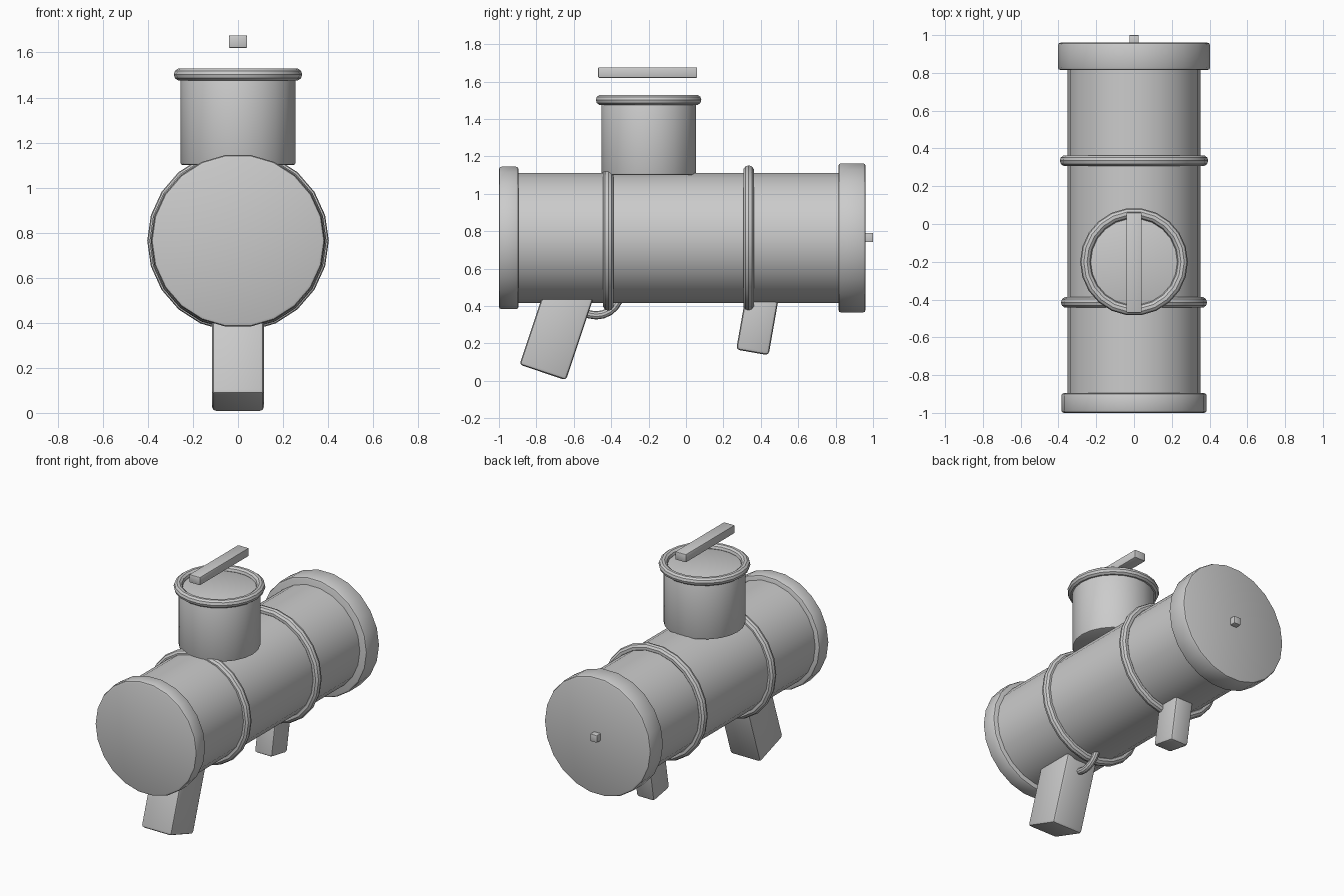
import bpy
from math import radians, sin, cos

if "Cube" in bpy.data.objects:
    bpy.data.objects.remove(bpy.data.objects["Cube"], do_unlink=True)

SIDES = 22
AXIS_Z = 0.764
TANK_Y = -0.2

grey = bpy.data.materials.new("light grey")
grey.use_nodes = True
grey.diffuse_color = (0.6, 0.6, 0.6, 1)
grey.node_tree.nodes["Principled BSDF"].inputs["Base Color"].default_value = (0.6, 0.6, 0.6, 1)


def finish(name, bevel=0.0, segments=2):
    """Name the active object, round its edges, shade and colour it."""
    obj = bpy.context.active_object
    obj.name = name
    if bevel:
        mod = obj.modifiers.new("rounded edges", 'BEVEL')
        mod.width = bevel
        mod.segments = segments
        mod.limit_method = 'ANGLE'
        mod.angle_limit = radians(40)
        bpy.ops.object.modifier_apply(modifier=mod.name)
    bpy.ops.object.shade_smooth_by_angle(angle=radians(30))
    obj.data.materials.append(grey)
    return obj


def barrel_section(name, radius, y0, y1, bevel=0.0):
    """Cylinder lying along y on the barrel axis."""
    bpy.ops.mesh.primitive_cylinder_add(
        vertices=SIDES, radius=radius, depth=y1 - y0,
        location=(0, (y0 + y1) / 2, AXIS_Z),
        rotation=(radians(90), radians(90), 0))
    return finish(name, bevel)


def ring(name, location, rotation, major, minor):
    bpy.ops.mesh.primitive_torus_add(
        major_segments=SIDES, minor_segments=10, major_radius=major,
        minor_radius=minor, location=location, rotation=rotation)
    return finish(name)


def block(name, size, location, tilt=0.0, bevel=0.006):
    bpy.ops.mesh.primitive_cube_add(size=1, location=location, rotation=(tilt, 0, 0))
    obj = bpy.context.active_object
    obj.scale = size
    bpy.ops.object.transform_apply(location=False, rotation=False, scale=True)
    return finish(name, bevel)


def leg(name, width, depth, length, foot_y, foot_z, lean):
    """Tilted block that rises from its foot into the barrel."""
    a = radians(lean)
    centre = (0, foot_y + sin(a) * length / 2, foot_z + cos(a) * length / 2)
    return block(name, (width, depth, length), centre, -a, 0.018)


# Barrel with end caps
barrel_section("barrel", 0.352, -0.95, 0.9)
barrel_section("front_cap", 0.385, -1.0, -0.895, 0.014)
barrel_section("back_cap", 0.403, 0.815, 0.96, 0.014)

# Hoops around the barrel
for name, y, z, major in (("front_hoop", -0.415, 0.758, 0.358),
                          ("back_hoop", 0.335, 0.763, 0.364)):
    ring(name, (0, y, z), (radians(90), 0, 0), major, 0.029)

# Upright tank with rolled rim
bpy.ops.mesh.primitive_cylinder_add(
    vertices=SIDES, radius=0.255, depth=0.4,
    location=(0, TANK_Y, 1.3), rotation=(0, 0, radians(90)))
finish("tank", 0.01)
ring("tank_rim", (0, TANK_Y, 1.502), (0, 0, 0), 0.257, 0.028)

# Bar above the tank and peg on the back
block("top_bar", (0.082, 0.53, 0.056), (0, -0.205, 1.648))
block("back_peg", (0.05, 0.06, 0.05), (0, 0.97, 0.766), 0, 0.003)

# Handle, rear support and trigger loop
leg("handle", 0.23, 0.262, 0.55, -0.766, 0.045, 18.5)
leg("rear_support", 0.135, 0.176, 0.4, 0.355, 0.152, 10)
ring("trigger_loop", (0, -0.48, 0.48), (0, radians(90), 0), 0.13, 0.022)
